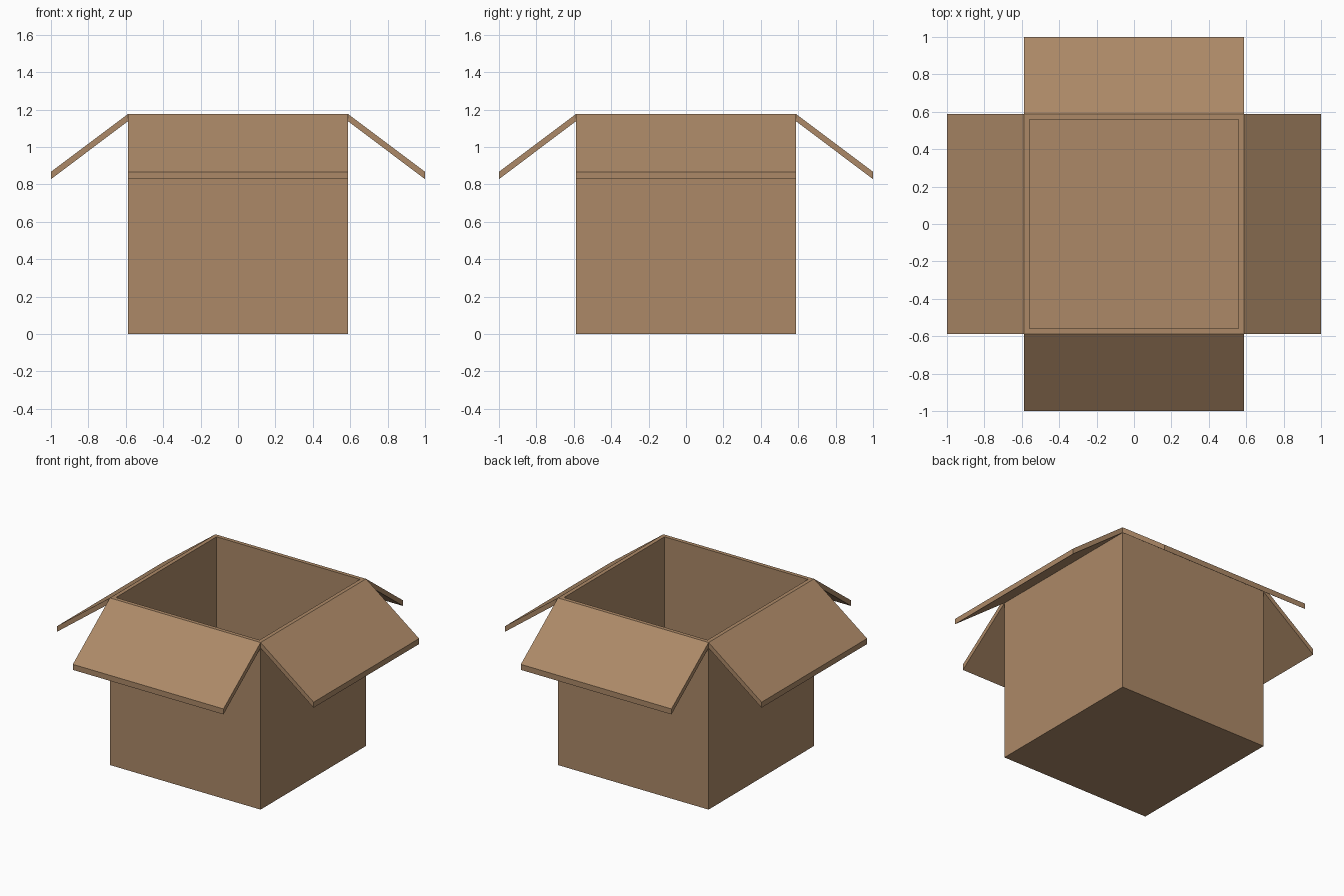
import bpy, bmesh, math
from mathutils import Matrix

if "Cube" in bpy.data.objects:
    bpy.data.objects.remove(bpy.data.objects["Cube"])

HALF, HEIGHT, WALL = 0.587, 1.177, 0.039   # box half width, height, board thickness
REACH, DROP = 1.0, 0.867                   # outer edge of the open flaps

card = bpy.data.materials.new("cardboard brown")
card.diffuse_color = (0.413, 0.250, 0.136, 1)
card.use_nodes = True
card.node_tree.nodes["Principled BSDF"].inputs["Base Color"].default_value = card.diffuse_color


def finish(name, bm):
    bmesh.ops.recalc_face_normals(bm, faces=bm.faces)
    mesh = bpy.data.meshes.new(name)
    bm.to_mesh(mesh)
    bm.free()
    mesh.materials.append(card)
    obj = bpy.data.objects.new(name, mesh)
    bpy.context.collection.objects.link(obj)
    return obj


# Hollow box: a cube whose top is inset and pushed down to the floor
bm = bmesh.new()
bmesh.ops.create_cube(bm, size=1, matrix=Matrix.Translation((0, 0, HEIGHT / 2))
                      @ Matrix.Diagonal((2 * HALF, 2 * HALF, HEIGHT, 1)))
top = max(bm.faces, key=lambda f: f.calc_center_median().z)
bmesh.ops.inset_region(bm, faces=[top], thickness=WALL)
inner = bmesh.ops.extrude_face_region(bm, geom=[top])["geom"]
bmesh.ops.delete(bm, geom=[top], context='FACES_ONLY')
bmesh.ops.translate(bm, vec=(0, 0, WALL - HEIGHT),
                    verts=[g for g in inner if isinstance(g, bmesh.types.BMVert)])
finish("box_body", bm)

# Four open flaps: a slanted profile swept along each rim edge
profile = [(HALF, HEIGHT), (REACH, DROP), (REACH, DROP - WALL), (HALF, HEIGHT - WALL)]
for i, side in enumerate(("right", "back", "left", "front")):
    bm = bmesh.new()
    face = bm.faces.new([bm.verts.new((x, -HALF, z)) for x, z in profile])
    swept = bmesh.ops.extrude_face_region(bm, geom=[face])["geom"]
    bmesh.ops.translate(bm, vec=(0, 2 * HALF, 0),
                        verts=[g for g in swept if isinstance(g, bmesh.types.BMVert)])
    bmesh.ops.rotate(bm, verts=bm.verts, matrix=Matrix.Rotation(i * math.pi / 2, 3, 'Z'))
    finish(side + "_flap", bm)
